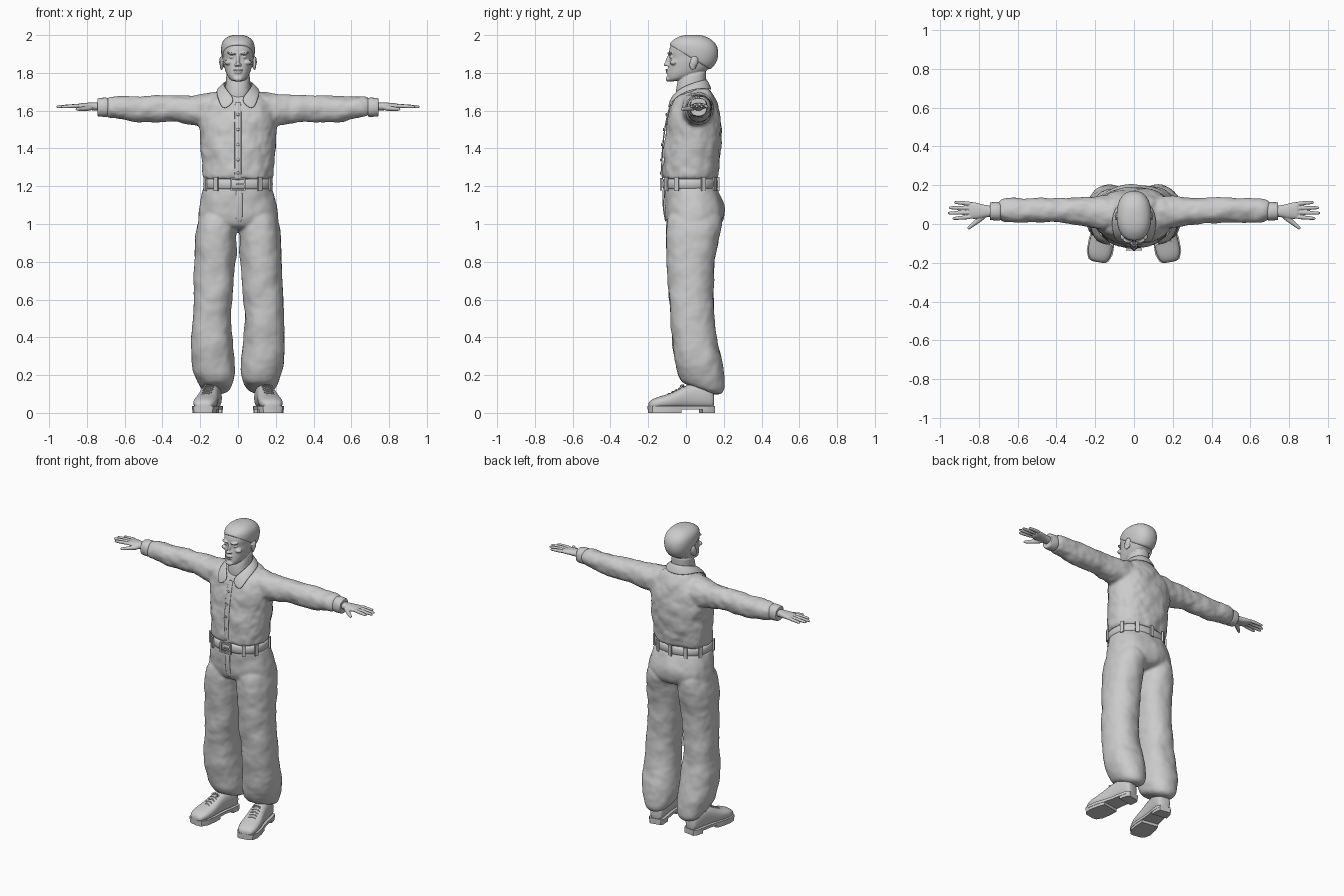
import bpy, bmesh, math
from mathutils import Vector, Matrix, Euler


def ring(c, u, v, n=2.2, sides=20):
    """Superellipse cross-section around c with half axes u and v."""
    c, u, v = Vector(c), Vector(u), Vector(v)
    pts = []
    for k in range(sides):
        a = 2 * math.pi * k / sides
        ca, sa = math.cos(a), math.sin(a)
        pts.append(c + u * math.copysign(abs(ca) ** (2 / n), ca)
                   + v * math.copysign(abs(sa) ** (2 / n), sa))
    return pts


def level(w, zf, yf, zb, yb, cx=0, n=2.3):
    """Level ring given its front and back points, may be tilted."""
    return ring((cx, (yf + yb) / 2, (zf + zb) / 2), (w, 0, 0),
                (0, (yb - yf) / 2, (zb - zf) / 2), n)


def loft(bm, rings):
    rows = [[bm.verts.new(p) for p in r] for r in rings]
    m = len(rows[0])
    for a, b in zip(rows, rows[1:]):
        for i in range(m):
            bm.faces.new((a[i], a[(i + 1) % m], b[(i + 1) % m], b[i]))
    bm.faces.new(rows[0])
    bm.faces.new(rows[-1])


def tube(bm, pts, radii, sides=8):
    pts = [Vector(p) for p in pts]
    out = []
    for i, p in enumerate(pts):
        t = (pts[min(i + 1, len(pts) - 1)] - pts[max(i - 1, 0)]).normalized()
        u = t.cross(Vector((0, 0, 1)) if abs(t.z) < 0.8 else Vector((0, 1, 0))).normalized()
        out.append(ring(p, u * radii[i], t.cross(u) * radii[i], 2, sides))
    loft(bm, out)


def blob(bm, c, size, rot=(0, 0, 0)):
    m = Matrix.LocRotScale(Vector(c), Euler(rot), Vector(size))
    bmesh.ops.create_uvsphere(bm, u_segments=20, v_segments=12, radius=1, matrix=m)


def block(bm, c, size, rz=0):
    bmesh.ops.create_cube(bm, size=1, matrix=Matrix.LocRotScale(
        Vector(c), Euler((0, 0, rz)), Vector(size)))


def strip(bm, rows):
    """Open surface through rows of points, thickened later."""
    vs = [[bm.verts.new(p) for p in r] for r in rows]
    for a, b in zip(vs, vs[1:]):
        for i in range(len(a) - 1):
            bm.faces.new((a[i], a[i + 1], b[i + 1], b[i]))


def finish(name, bm, mirror=False, thick=0, sub=0, voxel=0, folds=0, fold_size=0.1, relax=0):
    bmesh.ops.recalc_face_normals(bm, faces=bm.faces)
    for f in bm.faces:
        f.smooth = True
    for e in bm.edges:
        e.smooth = sub > 0 or e.calc_face_angle(0) < math.radians(40)
    me = bpy.data.meshes.new(name)
    bm.to_mesh(me)
    bm.free()
    ob = bpy.data.objects.new(name, me)
    bpy.context.collection.objects.link(ob)
    if mirror:
        ob.modifiers.new("mirror", 'MIRROR')
    if thick:
        s = ob.modifiers.new("thickness", 'SOLIDIFY')
        s.thickness, s.offset = thick, 0
    if sub:
        s = ob.modifiers.new("subdivide", 'SUBSURF')
        s.levels = s.render_levels = sub
    if voxel:
        r = ob.modifiers.new("merge", 'REMESH')
        r.mode, r.voxel_size, r.use_smooth_shade = 'VOXEL', voxel, True
    if folds:
        tex = bpy.data.textures.new(name + "_folds", 'CLOUDS')
        tex.noise_scale = fold_size
        d = ob.modifiers.new("folds", 'DISPLACE')
        d.texture, d.strength, d.mid_level = tex, folds, 0.5
    if relax:
        s = ob.modifiers.new("relax", 'SMOOTH')
        s.factor, s.iterations = 0.5, relax
    return ob


# Head and neck
bm = bmesh.new()
loft(bm, [level(*r) for r in (
    (.036, 1.748, -.080, 1.785, .05), (.052, 1.758, -.100, 1.80, .09),
    (.066, 1.785, -.102, 1.82, .125), (.075, 1.82, -.096, 1.85, .15),
    (.082, 1.855, -.092, 1.88, .163), (.082, 1.88, -.086, 1.90, .168),
    (.086, 1.905, -.094, 1.915, .17), (.087, 1.94, -.088, 1.94, .165),
    (.074, 1.97, -.068, 1.97, .145), (.048, 1.99, -.035, 1.99, .11),
    (.02, 1.998, 0, 1.998, .075))])
loft(bm, [level(*r) for r in (
    (.075, 1.62, -.06, 1.66, .11), (.068, 1.70, -.056, 1.73, .105),
    (.064, 1.75, -.048, 1.78, .105), (.064, 1.80, -.03, 1.83, .115))])
blob(bm, (0, -.094, 1.868), (.009, .013, .034), (-.3, 0, 0))      # nose
blob(bm, (0, -.105, 1.845), (.013, .014, .010))
blob(bm, (0, -.100, 1.815), (.026, .009, .006))                   # lips
blob(bm, (0, -.098, 1.803), (.022, .009, .006))
blob(bm, (0, -.094, 1.768), (.026, .014, .014))                   # chin
for s in (1, -1):
    blob(bm, (s * .034, -.086, 1.904), (.026, .013, .007), (0, s * -.12, s * .25))
    blob(bm, (s * .033, -.077, 1.884), (.014, .011, .008))
    blob(bm, (s * .011, -.098, 1.843), (.009, .009, .008))
    blob(bm, (s * .05, -.066, 1.855), (.022, .02, .014))
    blob(bm, (s * .086, .04, 1.852), (.009, .022, .038), (-.2, 0, s * .3))
    blob(bm, (s * .091, .05, 1.862), (.007, .016, .026), (-.2, 0, s * .4))
finish("head", bm, sub=1, voxel=.004, relax=2)

# Short hair cap
bm = bmesh.new()
loft(bm, [level(*r) for r in (
    (.080, 1.945, -.080, 1.815, .115), (.088, 1.950, -.088, 1.82, .138),
    (.091, 1.960, -.084, 1.86, .168), (.091, 1.968, -.078, 1.91, .176),
    (.083, 1.98, -.062, 1.955, .163), (.060, 1.995, -.035, 1.985, .125),
    (.025, 2.002, .01, 2.002, .08))])
finish("hair", bm, sub=2)

# Shirt body with both sleeves
bm = bmesh.new()
loft(bm, [level(w, zf, yf, zb, yb) for w, zf, yf, zb, yb in (
    (.176, 1.225, -.112, 1.225, .155), (.190, 1.25, -.126, 1.25, .170),
    (.190, 1.30, -.125, 1.30, .176), (.198, 1.40, -.122, 1.40, .188),
    (.210, 1.50, -.110, 1.50, .193), (.212, 1.57, -.097, 1.58, .182),
    (.195, 1.62, -.082, 1.64, .165), (.150, 1.65, -.070, 1.69, .145),
    (.105, 1.67, -.058, 1.72, .125), (.070, 1.685, -.045, 1.745, .11))])
sleeve = ((.04, 1.605, .098, .06, .09), (.17, 1.601, .094, .06, .092),
          (.24, 1.605, .078, .064, .078), (.34, 1.612, .069, .069, .068),
          (.43, 1.611, .071, .072, .066), (.50, 1.608, .073, .073, .064),
          (.58, 1.612, .063, .072, .064), (.65, 1.617, .056, .07, .062),
          (.71, 1.617, .050, .067, .052))
for s in (1, -1):
    loft(bm, [ring((s * x, cy, cz), (0, ry, 0), (0, 0, rz)) for x, cz, rz, cy, ry in sleeve])
finish("shirt", bm, sub=2, voxel=.008, folds=.024, fold_size=.09, relax=6)

# Shirt cuffs
bm = bmesh.new()
loft(bm, [ring((x, .066, 1.618), (0, r, 0), (0, 0, r * 1.06))
          for x, r in ((.685, .046), (.69, .050), (.74, .047), (.745, .044), (.742, .036))])
finish("cuff", bm, mirror=True, sub=1)

# Button placket and buttons
bm = bmesh.new()
front = ((1.23, -.121), (1.27, -.129), (1.34, -.127), (1.42, -.123),
         (1.50, -.113), (1.58, -.098), (1.65, -.076))
strip(bm, [[(-.018, y + .002, z), (0, y - .002, z), (.018, y + .002, z)] for z, y in front])
finish("placket", bm, thick=.006, sub=2)
bm = bmesh.new()
for z, y in front[1:6]:
    blob(bm, (0, y - .006, z), (.008, .004, .008))
finish("buttons", bm)

# Collar with pointed ends
bm = bmesh.new()
top = ((0, .112, 1.768), (.05, .095, 1.765), (.077, .04, 1.75),
       (.068, -.02, 1.725), (.042, -.062, 1.695), (.006, -.088, 1.65))
low = ((0, .14, 1.71), (.075, .12, 1.712), (.115, .05, 1.716),
       (.116, -.025, 1.69), (.104, -.075, 1.65), (.082, -.100, 1.592))
strip(bm, [top, low])
finish("collar", bm, mirror=True, thick=.010, sub=2)

# Hands
bm = bmesh.new()
loft(bm, [ring((x, cy, z), (0, ry, 0), (0, 0, rz)) for x, z, rz, cy, ry in (
    (.71, 1.62, .024, .066, .029), (.76, 1.622, .021, .066, .030),
    (.79, 1.623, .020, .066, .038), (.83, 1.624, .016, .070, .045),
    (.855, 1.624, .012, .071, .044))])
for i, tip in enumerate((.937, .962, .956, .928)):
    y0, y1 = .037 + .0225 * i, .028 + .028 * i
    line = [(.835 + (tip - .835) * t, y0 + (y1 - y0) * t, 1.626 - .006 * t)
            for t in (0, .35, .7, .93, 1)]
    tube(bm, line, (.0125, .0115, .0105, .009, .005))
tube(bm, ((.765, .05, 1.618), (.80, .022, 1.612), (.83, -.002, 1.609),
          (.852, -.02, 1.608), (.858, -.026, 1.608)), (.018, .016, .012, .010, .006))
finish("hand", bm, mirror=True, sub=1, voxel=.003, relax=2)

# Trousers: hips and two loose legs
bm = bmesh.new()
loft(bm, [level(*r) for r in (
    (.178, 1.215, -.116, 1.215, .158), (.188, 1.18, -.121, 1.18, .172),
    (.200, 1.13, -.120, 1.13, .197), (.213, 1.07, -.116, 1.07, .207),
    (.221, 1.01, -.108, 1.01, .195), (.205, .97, -.080, .96, .15))])
leg = ((.02, .19, 1.09, -.09, 1.09, .18), (.002, .222, 1.0, -.11, 1.0, .195),
       (.007, .231, .90, -.106, .90, .166), (.011, .231, .80, -.101, .80, .153),
       (.020, .233, .70, -.096, .70, .147), (.030, .236, .60, -.090, .60, .146),
       (.035, .242, .50, -.085, .50, .150), (.030, .250, .40, -.076, .40, .163),
       (.015, .253, .30, -.062, .29, .188), (.013, .236, .22, -.048, .20, .205),
       (.026, .212, .175, -.032, .13, .206), (.050, .185, .15, -.005, .082, .180))
for s in (1, -1):
    loft(bm, [level((b - a) / 2, *r, cx=s * (a + b) / 2) for a, b, *r in leg])
finish("trousers", bm, sub=2, voxel=.008, folds=.02, fold_size=.13, relax=5)

# Trouser fly
bm = bmesh.new()
strip(bm, [[(-.012, y + .002, z), (.006, y, z), (.024, y + .003, z)] for z, y in (
    (1.19, -.122), (1.13, -.124), (1.07, -.119), (1.01, -.108))])
finish("fly", bm, thick=.007, sub=2)

# Belt, belt loops and buckle
bm = bmesh.new()
loft(bm, [level(.185 + d, z, -.125 - d, z, .168 + d) for z, d in (
    (1.182, -.004), (1.184, .002), (1.238, .002), (1.240, -.004))])
finish("belt", bm, sub=1)
bm = bmesh.new()
for a in (-125, -55, -155, -25, 25, 60, 90, 120, 155):
    c, s = math.cos(math.radians(a)), math.sin(math.radians(a))
    x = .188 * math.copysign(abs(c) ** .87, c)
    y = .0215 + .15 * math.copysign(abs(s) ** .87, s)
    block(bm, (x, y, 1.212), (.010, .024, .074), math.atan2(s, c))
finish("belt_loops", bm)
bm = bmesh.new()
for s in (1, -1):
    block(bm, (s * .036, -.132, 1.211), (.010, .012, .066))
    block(bm, (0, -.132, 1.211 + s * .029), (.066, .012, .009))
block(bm, (.012, -.134, 1.211), (.045, .007, .007))
finish("buckle", bm)

# Shoes, modelled straight and turned outwards
turn = Matrix.Translation((.151, 0, 0)) @ Matrix.Rotation(math.radians(10), 4, 'Z')
shape = ((-.200, .028, .050), (-.190, .048, .068), (-.150, .064, .086), (-.085, .063, .102),
         (-.035, .055, .130), (.02, .050, .155), (.08, .050, .155), (.13, .046, .135),
         (.150, .034, .11))
bm = bmesh.new()
loft(bm, [ring((0, y, (z + .022) / 2), (w, 0, 0), (0, 0, (z - .022) / 2), 2.5)
          for y, w, z in shape])
bm.transform(turn)
finish("shoe_upper", bm, mirror=True, sub=2)

bm = bmesh.new()
for y0, y1, z0, z1, grow in ((-.21, .16, .018, .036, .004), (-.21, -.01, 0, .02, .002),
                             (.03, .16, 0, .02, .002)):
    part = [(y, w + grow) for y, w, z in shape if y0 < y < y1]
    outline = [(w, y) for y, w in part] + [(-w, y) for y, w in reversed(part)]
    loft(bm, [[Vector((x, y, z)) for x, y in outline] for z in (z0, z1)])
bm.transform(turn)
finish("shoe_sole", bm, mirror=True)

bm = bmesh.new()
for i in range(5):
    y, z = -.088 + .019 * i, .104 + .0095 * i
    for d in (.008, -.008):
        tube(bm, ((-.030, y - d, z - .008), (0, y, z + .003), (.030, y + d, z - .008)),
             (.004, .004, .004), 6)
for s in (1, -1):
    tube(bm, ((0, -.012, .146), (s * .020, -.022, .150), (s * .032, -.028, .138),
              (s * .012, -.024, .140)), (.004,) * 4, 6)
bm.transform(turn)
finish("laces", bm, mirror=True, sub=1)
